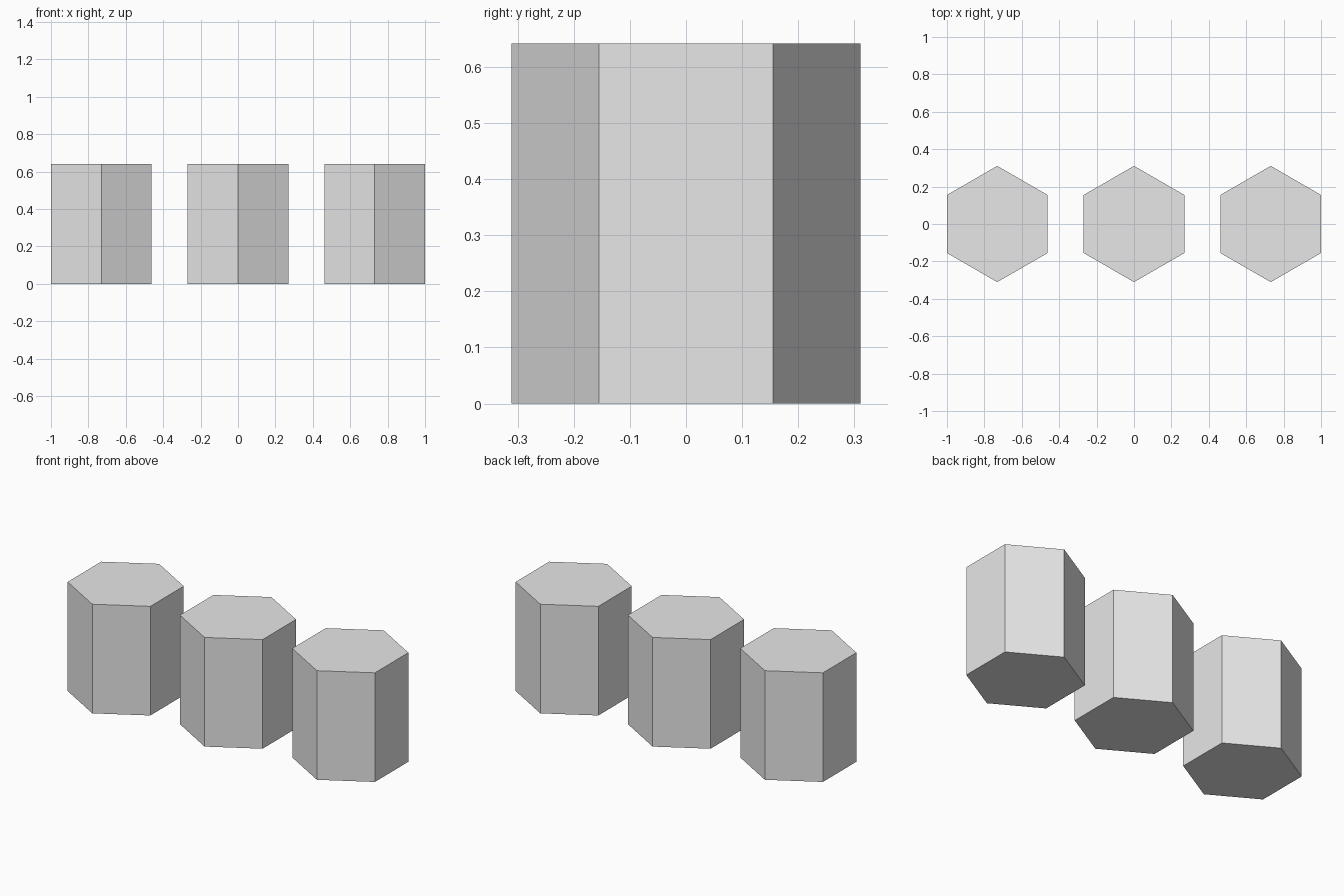
import bpy
import math

cube = bpy.data.objects.get("Cube")
if cube:
    bpy.data.objects.remove(cube, do_unlink=True)

HALF_WIDTH = 0.269
RADIUS = HALF_WIDTH / math.cos(math.pi / 6)
HEIGHT = 0.642
SPACING = 1 - HALF_WIDTH

# Single plain grey for all the prisms
grey = bpy.data.materials.new("light_grey")
grey.use_nodes = True
colour = (0.8, 0.8, 0.8, 1)
grey.diffuse_color = colour
grey.node_tree.nodes["Principled BSDF"].inputs["Base Color"].default_value = colour


def hexagonal_prism(name, x):
    """Upright flat-shaded prism with corners pointing to the front and back."""
    bpy.ops.mesh.primitive_cylinder_add(
        vertices=6, radius=RADIUS, depth=HEIGHT, location=(x, 0, HEIGHT / 2))
    prism = bpy.context.object
    prism.name = name
    prism.data.materials.append(grey)


# Row of three prisms
for side, name in ((-1, "right_prism"), (0, "middle_prism"), (1, "left_prism")):
    hexagonal_prism(name, side * SPACING)
